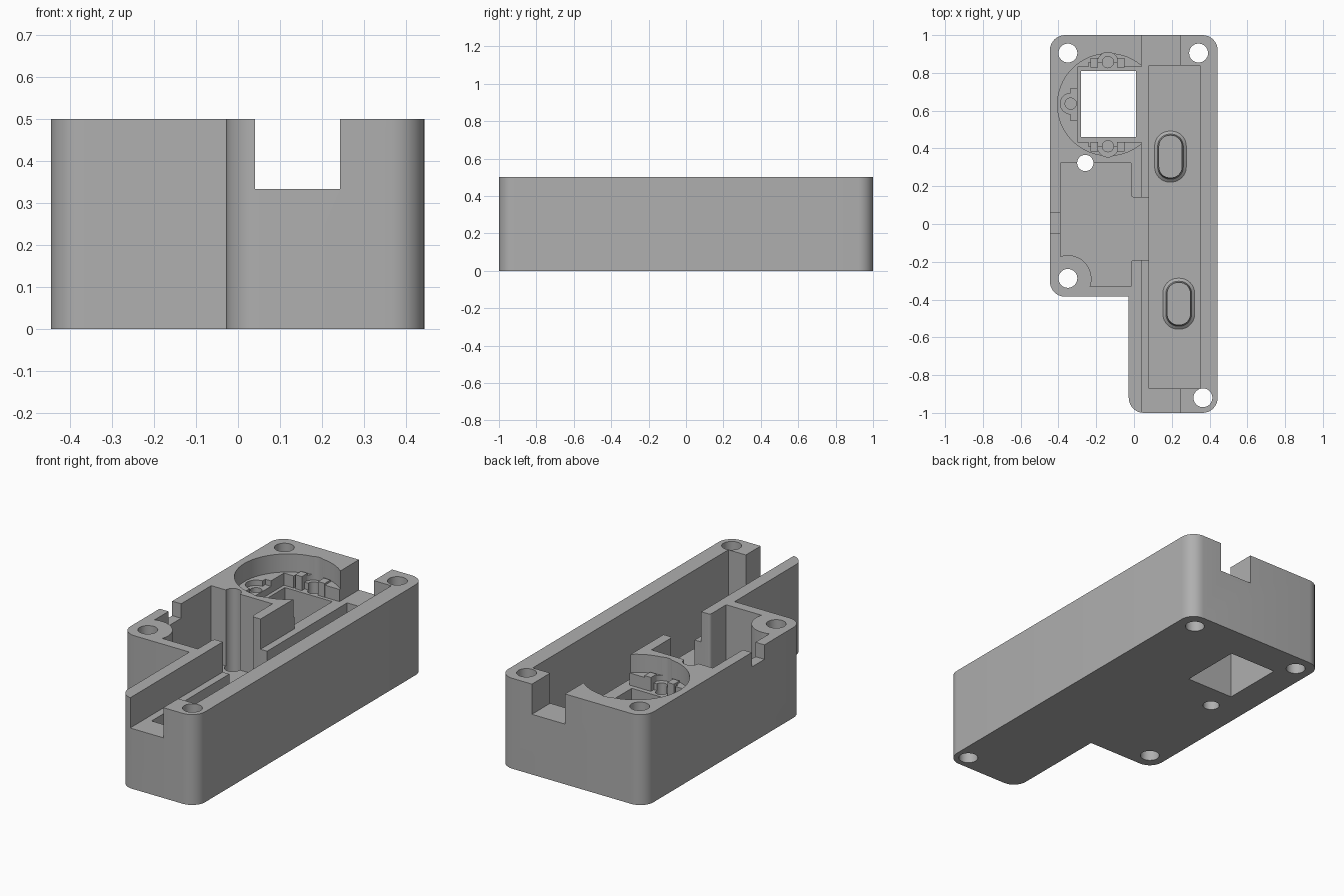
import bpy, bmesh, math
from mathutils import Vector

cube = bpy.data.objects.get("Cube")
if cube:
    bpy.data.objects.remove(cube, do_unlink=True)

mat = bpy.data.materials.new("plain grey")
mat.use_nodes = True
GREY = (0.43, 0.43, 0.43, 1)
mat.diffuse_color = GREY
mat.node_tree.nodes["Principled BSDF"].inputs["Base Color"].default_value = GREY

TOP, LEDGE, OVER = 0.5, 0.333, 0.7


def rounded(points, radius, steps=8):
    """Outline with filleted corners; radius is one number or one per corner."""
    out, n = [], len(points)
    for i, p in enumerate(points):
        r = radius if isinstance(radius, (int, float)) else radius[i]
        p = Vector(p)
        if r == 0:
            out.append(p)
            continue
        a = (Vector(points[i - 1]) - p).normalized()
        b = (Vector(points[(i + 1) % n]) - p).normalized()
        half = a.angle(b) / 2
        centre = p + (a + b).normalized() * r / math.sin(half)
        start = p + a * r / math.tan(half) - centre
        end = p + b * r / math.tan(half) - centre
        sweep = start.angle_signed(end)
        for k in range(steps + 1):
            t = -sweep * k / steps
            out.append(centre + Vector((start.x * math.cos(t) - start.y * math.sin(t),
                                        start.x * math.sin(t) + start.y * math.cos(t))))
    return out


def rect(x0, x1, y0, y1):
    return [Vector(p) for p in ((x0, y0), (x1, y0), (x1, y1), (x0, y1))]


def circle(x, y, r, n=32):
    return [Vector((x + r * math.cos(math.tau * k / n), y + r * math.sin(math.tau * k / n)))
            for k in range(n)]


def loft(name, layers):
    """Closed solid through a stack of (outline, height) layers."""
    bm = bmesh.new()
    rings = [[bm.verts.new((p.x, p.y, z)) for p in outline] for outline, z in layers]
    n = len(rings[0])
    for low, high in zip(rings, rings[1:]):
        for i in range(n):
            j = (i + 1) % n
            bm.faces.new((low[i], low[j], high[j], high[i]))
    bm.faces.new(rings[0][::-1])
    bm.faces.new(rings[-1])
    bmesh.ops.recalc_face_normals(bm, faces=bm.faces)
    mesh = bpy.data.meshes.new(name)
    bm.to_mesh(mesh)
    bm.free()
    mesh.materials.append(mat)
    obj = bpy.data.objects.new(name, mesh)
    bpy.context.collection.objects.link(obj)
    return obj


# Outer L-shaped block
R = 0.08
body = loft("enclosure_base", [(rounded(
    [(-0.445, -0.385), (-0.028, -0.385), (-0.028, -1), (0.443, -1), (0.443, 1), (-0.445, 1)],
    [R, 0, R, R, R, R]), z) for z in (0, TOP)])


def combine(tool, operation):
    bpy.ops.object.select_all(action="DESELECT")
    bpy.context.view_layer.objects.active = body
    body.select_set(True)
    mod = body.modifiers.new("combine", "BOOLEAN")
    mod.operation, mod.solver, mod.object = operation, "EXACT", tool
    bpy.ops.object.modifier_apply(modifier=mod.name)
    bpy.data.objects.remove(tool, do_unlink=True)


def cut(outline, floor, top=OVER):
    combine(loft("cutter", [(outline, floor), (outline, top)]), "DIFFERENCE")


def add(layers):
    combine(loft("addition", layers), "UNION")


# Long channel with a raised ledge along its inner side
cut(rect(0.04, 0.35, -0.87, 0.84), LEDGE)
cut(rect(0.08, 0.35, -0.87, 0.84), 0.06)

# Cable notches through both end walls
cut(rect(0.04, 0.243, -1.1, -0.86), LEDGE)
cut(rect(0.04, 0.243, 0.83, 1.1), LEDGE)

# Side room with its doorway into the channel
cut(rounded([(-0.39, -0.33), (-0.015, -0.33), (-0.015, -0.19), (0.1, -0.19),
             (0.1, 0.14), (-0.015, 0.14), (-0.015, 0.323), (-0.39, 0.323)],
            [0, 0, 0.015, 0, 0, 0.015, 0, 0], 4), 0.08)

# Screw post in the room corner
add([([Vector((-0.42, -0.36)), Vector((-0.23, -0.36))] +
      [Vector((-0.35 + 0.125 * math.cos(a), -0.29 + 0.125 * math.sin(a)))
       for a in (math.radians(-20 + 130 * k / 12) for k in range(13))] +
      [Vector((-0.42, -0.175))], z) for z in (0.04, TOP)])

# Small notch in the outer side wall
cut(rect(-0.5, -0.37, -0.05, 0.06), 0.42)

# Round pocket, its recessed seat and three screw tabs
CX, CY = -0.135, 0.632
cut([p for p in circle(CX, CY, 0.27, 64) if p.x < 0.06], 0.40)
cut(rect(-0.30, 0.05, 0.435, 0.83), LEDGE)
for sign in (-1, 1):
    y = CY + sign * 0.222
    cut(rect(-0.24, -0.05, min(CY, y), max(CY, y)), LEDGE)
    cut(circle(-0.138, y, 0.055), 0.37)
    for x in (-0.21, -0.07):
        add([(rect(x - 0.02, x + 0.02, y - 0.025, y + 0.025), z) for z in (0.31, 0.41)])
cut(circle(-0.335, CY + 0.005, 0.055), 0.37)
cut(rect(-0.335, -0.28, CY - 0.085, CY + 0.085), 0.37)
for x, y in ((-0.138, 0.857), (-0.138, 0.412), (-0.335, 0.637)):
    cut(circle(x, y, 0.03, 20), 0.27)

# Square window through the floor
cut(rect(-0.28, 0.01, 0.46, 0.81), -0.1)

# Oval bosses with flared feet on the channel floor
for x, y in ((0.193, 0.357), (0.237, -0.422)):
    add([(rounded(rect(x - 0.062 - g, x + 0.062 + g, y - 0.113 - g, y + 0.113 + g),
                  0.058 + g), z)
         for g, z in ((0.022, 0.04), (0.022, 0.062), (0.006, 0.075), (0, 0.1), (0, 0.11))])

# Screw holes and the drain hole
for x, y, r in ((-0.35, 0.905, 0.05), (0.342, 0.905, 0.05), (0.365, -0.92, 0.05),
                (-0.35, -0.288, 0.05), (-0.258, 0.323, 0.043)):
    cut(circle(x, y, r), -0.1)

# Keep rounded walls smooth and edges crisp
bpy.ops.object.select_all(action="DESELECT")
body.select_set(True)
bpy.context.view_layer.objects.active = body
bpy.ops.object.shade_smooth_by_angle(angle=math.radians(30))
